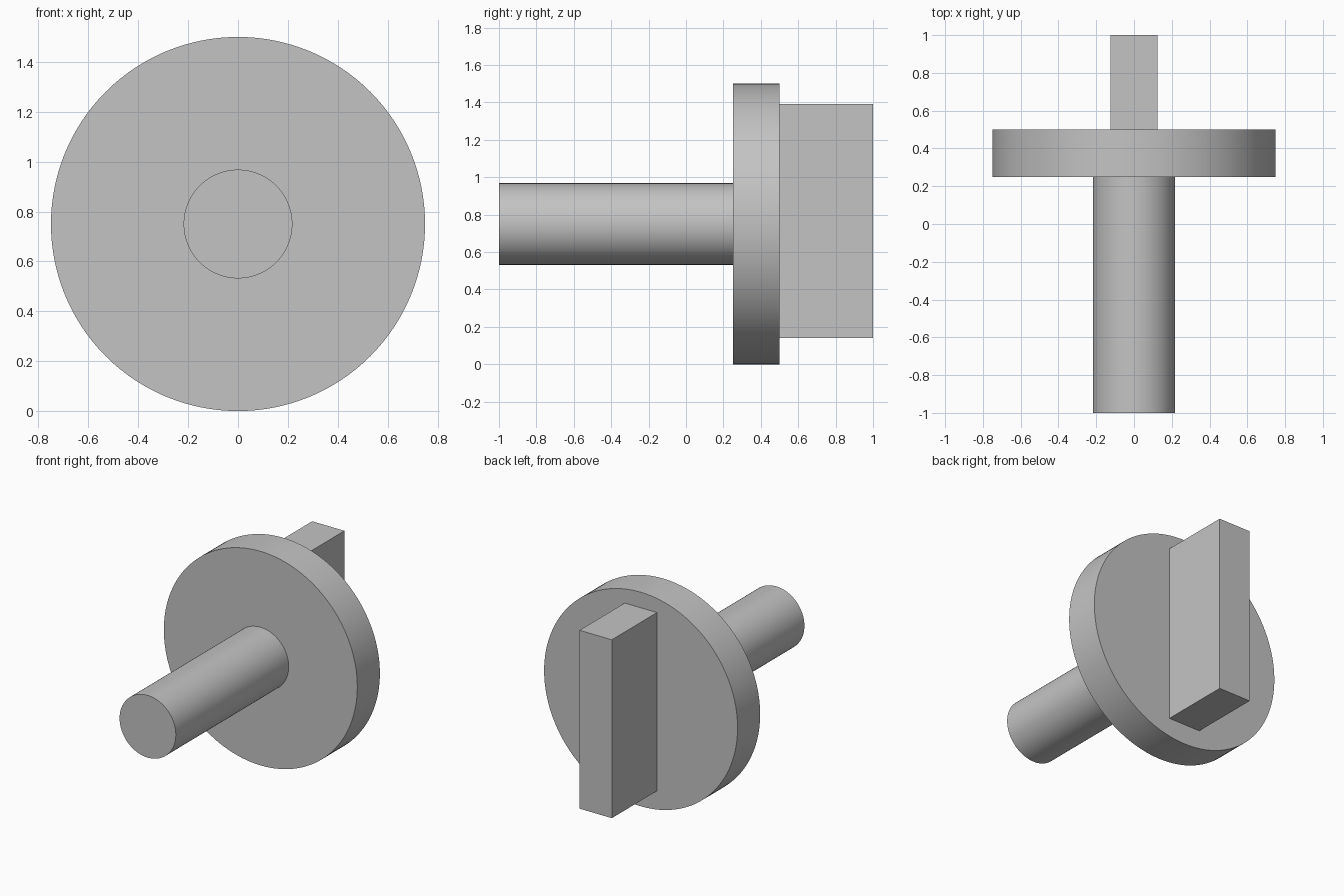
import bpy
import math

default = bpy.data.objects.get("Cube")
if default:
    bpy.data.objects.remove(default, do_unlink=True)

AXIS_Z = 0.75

# Single plain grey
grey = bpy.data.materials.new("plain_grey")
grey.use_nodes = True
colour = (0.55, 0.55, 0.55, 1)
grey.diffuse_color = colour
grey.node_tree.nodes["Principled BSDF"].inputs["Base Color"].default_value = colour


def round_part(name, radius, y0, y1):
    """Cylinder lying along y between y0 and y1."""
    bpy.ops.mesh.primitive_cylinder_add(
        vertices=128, radius=radius, depth=y1 - y0,
        location=(0, (y0 + y1) / 2, AXIS_Z), rotation=(math.pi / 2, 0, 0))
    part = bpy.context.object
    part.name = name
    part.data.materials.append(grey)
    bpy.ops.object.shade_smooth_by_angle(angle=math.radians(30))


# Shaft and flange
round_part("shaft", 0.218, -1.0, 0.25)
round_part("flange_disc", 0.75, 0.25, 0.5)

# Upright grip bar behind the flange
bpy.ops.mesh.primitive_cube_add(size=1, location=(0, 0.75, 0.766))
bar = bpy.context.object
bar.name = "grip_bar"
bar.scale = (0.25, 0.5, 1.25)
bpy.ops.object.transform_apply(location=False, rotation=False, scale=True)
bar.data.materials.append(grey)
